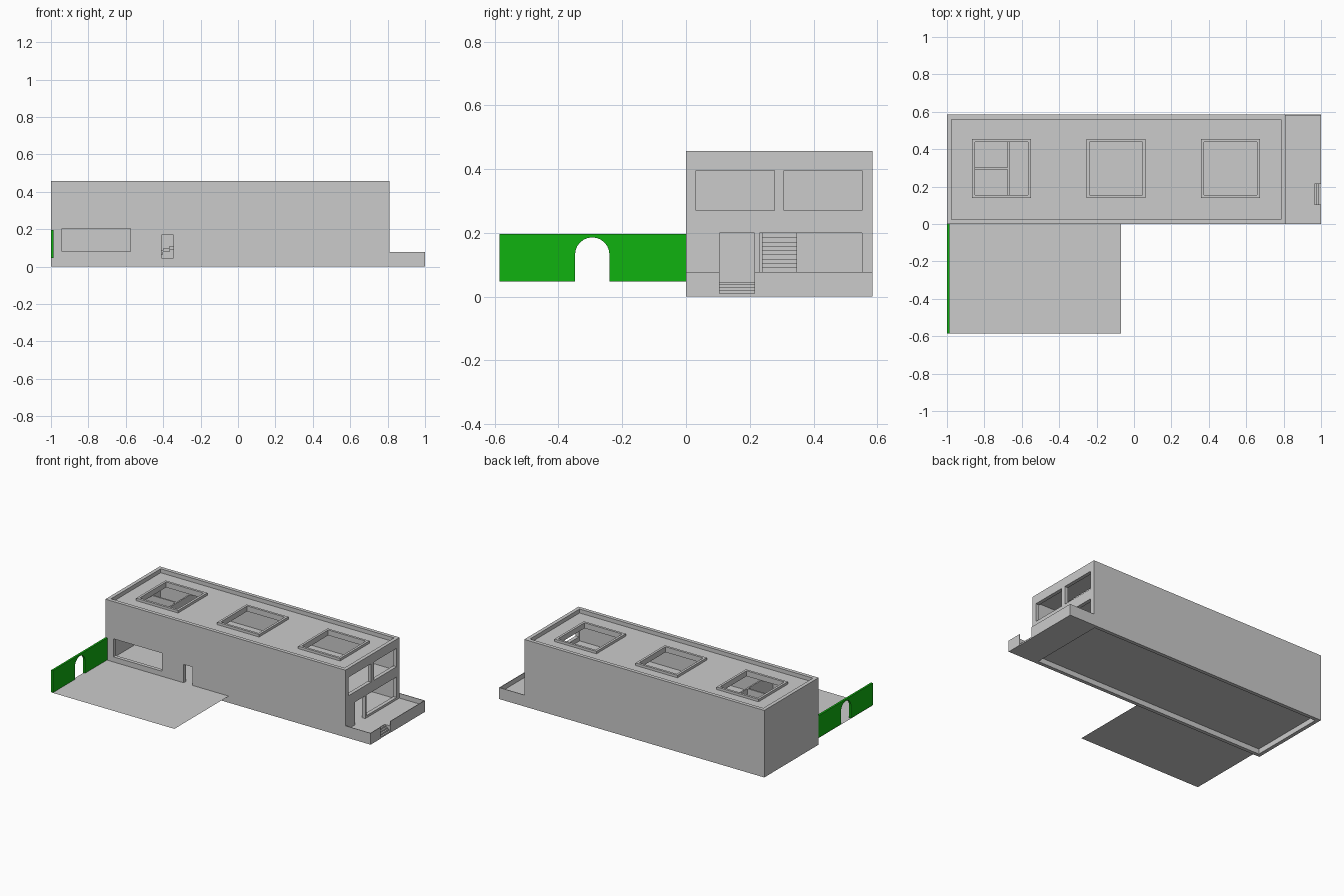
import bpy, math

if "Cube" in bpy.data.objects:
    bpy.data.objects.remove(bpy.data.objects["Cube"])

D = 0.585      # building depth
T = 0.025      # wall thickness
FLOOR = 0.045  # ground floor level


def mesh_object(name, verts, faces):
    me = bpy.data.meshes.new(name)
    me.from_pydata(verts, [], faces)
    me.update()
    ob = bpy.data.objects.new(name, me)
    bpy.context.scene.collection.objects.link(ob)
    return ob


def prism(name, yz, x0, x1):
    """Extrude a counter-clockwise y,z outline along x."""
    n = len(yz)
    verts = [(x, y, z) for x in (x0, x1) for y, z in yz]
    faces = [tuple(range(n - 1, -1, -1)), tuple(range(n, 2 * n))]
    faces += [(i, (i + 1) % n, n + (i + 1) % n, n + i) for i in range(n)]
    return mesh_object(name, verts, faces)


def box(name, x0, x1, y0, y1, z0, z1):
    return prism(name, [(y0, z0), (y1, z0), (y1, z1), (y0, z1)], x0, x1)


def carve(ob, cuts):
    """Subtract boxes from an object and discard the cutters."""
    for c in cuts:
        cutter = box("cutter", *c)
        cutter.hide_render = True
        mod = ob.modifiers.new("cut", 'BOOLEAN')
        mod.operation, mod.solver, mod.object = 'DIFFERENCE', 'EXACT', cutter
        bpy.context.view_layer.update()
        dg = bpy.context.evaluated_depsgraph_get()
        me = bpy.data.meshes.new_from_object(ob.evaluated_get(dg))
        ob.modifiers.clear()
        ob.data = me
        bpy.data.objects.remove(cutter)


# Building shell: rooms, roof recess, skylights and wall openings
x0, x1, y0, y1 = -1 + T, 0.81 - T, T, D - T
skylights = (-0.7075, -0.096, 0.515)
SY = 0.297     # skylight centre in y
cuts = [
    (x0, x1, y0, y1, -0.1, 0.035),        # underside recess
    (x0, x1, y0, y1, FLOOR, 0.205),       # ground storey
    (x0, x1, y0, y1, 0.24, 0.41),         # upper storey
    (x0, x1, y0, y1, 0.43, 0.6),          # roof recess
    (-0.94, -0.575, -0.1, 0.04, 0.08, 0.203),    # front window
    (-0.41, -0.345, -0.1, 0.04, FLOOR, 0.17),    # front door
    (0.77, 0.9, 0.105, 0.215, FLOOR, 0.2),       # terrace door
    (0.77, 0.9, 0.23, 0.552, 0.06, 0.2),         # lower window
    (0.77, 0.9, 0.032, 0.277, 0.27, 0.395),      # upper windows
    (0.77, 0.9, 0.307, 0.552, 0.27, 0.395),
]
cuts += [(c - 0.142, c + 0.142, SY - 0.142, SY + 0.142, 0.4, 0.44) for c in skylights]
carve(box("building_shell", -1, 0.81, 0, D, 0, 0.457), cuts)

# Raised skylight curbs
for c in skylights:
    curb = box("skylight_curb", c - 0.158, c + 0.158, SY - 0.158, SY + 0.158, 0.43, 0.447)
    carve(curb, [(c - 0.142, c + 0.142, SY - 0.142, SY + 0.142, 0.4, 0.5)])

# Upper floor partitions
box("cross_partition", -0.675, -0.665, y0, y1, 0.24, 0.41)
box("room_partition", x0, -0.675, 0.292, 0.302, 0.24, 0.41)

# Interior stair with floating treads
N = 12
rise, run = (0.205 - FLOOR) / N, 0.4 / N
for i in range(N):
    z = FLOOR + i * rise
    box("stair_tread", -0.5 + i * run, -0.5 + (i + 1) * run, 0.238, 0.348,
        max(FLOOR, z - rise * 0.6), z + rise)

# Sunken terrace with thin parapet and a stepped entrance
terrace = box("terrace", 0.81, 1, 0, D, 0, 0.078)
carve(terrace, [(0.8, 0.996, 0.004, D - 0.004, FLOOR, 0.2),
                (0.955, 1.1, 0.105, 0.215, -0.1, 0.2)])
for i in range(4):
    box("entrance_step", 0.955, 0.998 - i * 0.011, 0.105, 0.215, i * 0.01, (i + 1) * 0.01)

# Garden ground sheet
mesh_object("garden_ground",
            [(-1, -D, FLOOR), (-0.07, -D, FLOOR), (-0.07, 0, FLOOR), (-1, 0, FLOOR)],
            [(0, 1, 2, 3)])

# Green garden wall with arched gateway
R, CY, CZ = 0.054, -0.294, 0.132
outline = [(-D, 0.047), (CY - R, 0.047)]
outline += [(CY - R * math.cos(math.pi * i / 12), CZ + R * math.sin(math.pi * i / 12))
            for i in range(13)]
outline += [(CY + R, 0.047), (0, 0.047), (0, 0.197), (-D, 0.197)]
wall = prism("garden_wall", outline, -1, -0.986)
green = bpy.data.materials.new("hedge_green")
green.diffuse_color = (0.005, 0.45, 0.005, 1)
green.use_nodes = True
green.node_tree.nodes["Principled BSDF"].inputs["Base Color"].default_value = green.diffuse_color
wall.data.materials.append(green)
